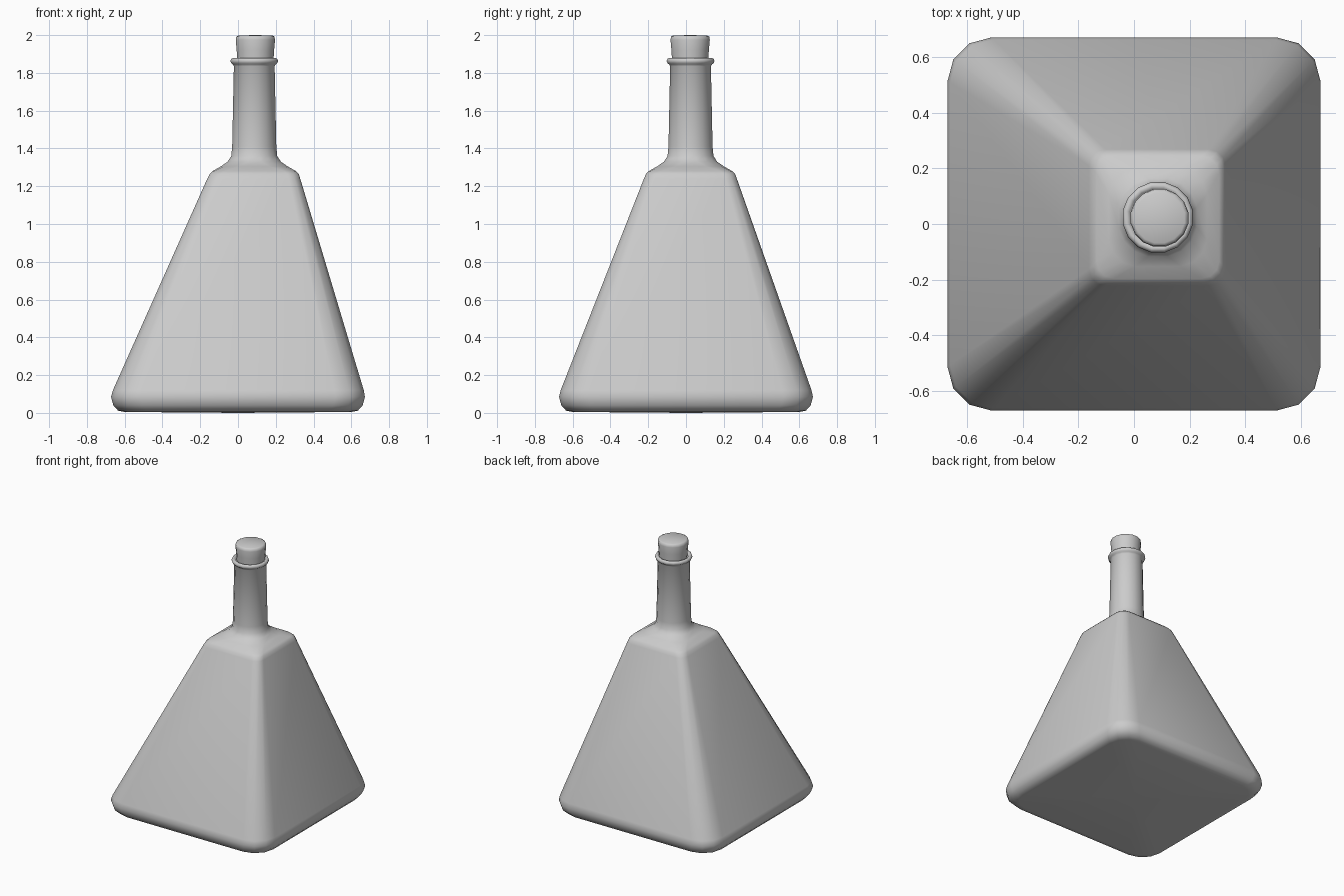
import bpy, math

if "Cube" in bpy.data.objects:
    bpy.data.objects.remove(bpy.data.objects["Cube"])

NX, NY = 0.086, 0.024   # neck axis, off-centre from the base


def ring(cx, cy, z, half, corner, roundness):
    """16-point ring: rounded square blended towards a circle."""
    pts = []
    for q in range(4):
        for i in range(4):
            a = math.radians(q * 90 + i * 30)
            b = math.radians(q * 90 + 11.25 + i * 22.5)
            qa = math.radians(q * 90 + 45)
            c = half - corner
            sx = math.copysign(c, math.cos(qa)) + corner * math.cos(a)
            sy = math.copysign(c, math.sin(qa)) + corner * math.sin(a)
            x = sx * (1 - roundness) + half * math.cos(b) * roundness
            y = sy * (1 - roundness) + half * math.sin(b) * roundness
            pts.append((cx + x, cy + y, z))
    return pts


def loft(name, rings, cap_bottom, cap_top):
    verts = [p for r in rings for p in r]
    n = 16
    faces = []
    for k in range(len(rings) - 1):
        for i in range(n):
            j = (i + 1) % n
            faces.append((k * n + i, k * n + j, (k + 1) * n + j, (k + 1) * n + i))
    # centre points fan out to the end rings
    last = (len(rings) - 1) * n
    b = len(verts)
    verts.append(cap_bottom)
    verts.append(cap_top)
    for i in range(n):
        j = (i + 1) % n
        faces.append((b, j, i))
        faces.append((b + 1, last + i, last + j))
    me = bpy.data.meshes.new(name)
    me.from_pydata(verts, [], faces)
    me.polygons.foreach_set("use_smooth", [True] * len(faces))
    me.update()
    ob = bpy.data.objects.new(name, me)
    bpy.context.collection.objects.link(ob)
    return ob


# Tapered square body, shoulder, neck and lip: z, half width, corner, roundness, shift
profile = [
    (0.005, 0.60, 0.14, 0, 0), (0.012, 0.635, 0.15, 0, 0),
    (0.04, 0.66, 0.155, 0, 0), (0.085, 0.672, 0.157, 0, 0),
    (0.12, 0.664, 0.155, 0, 0.02),
    (1.24, 0.246, 0.06, 0, 0.97), (1.265, 0.236, 0.06, 0, 1),
    (1.28, 0.221, 0.06, 0.03, 1), (1.305, 0.178, 0.07, 0.35, 1),
    (1.33, 0.143, 0.07, 0.8, 1), (1.36, 0.124, 0.07, 1, 1),
    (1.41, 0.119, 0.07, 1, 1), (1.835, 0.110, 0.07, 1, 1),
    (1.845, 0.116, 0.07, 1, 1), (1.852, 0.125, 0.07, 1, 1),
    (1.863, 0.129, 0.07, 1, 1), (1.874, 0.125, 0.07, 1, 1),
    (1.879, 0.115, 0.07, 1, 1), (1.874, 0.104, 0.07, 1, 1),
    (1.865, 0.098, 0.07, 1, 1),
]
loft("bottle", [ring(NX * s, NY * s, z, h, c, r) for z, h, c, r, s in profile],
     (0, 0, 0.0), (NX, NY, 1.865))

# Stopper, slightly wider at its top
cork = [(1.80, 0.092), (1.87, 0.098), (1.92, 0.101), (1.975, 0.106), (1.992, 0.103), (1.998, 0.092)]
loft("stopper", [ring(NX + 0.006, NY - 0.002, z, h, 0.05, 1) for z, h in cork],
     (NX, NY, 1.80), (NX + 0.006, NY - 0.002, 2.0))
